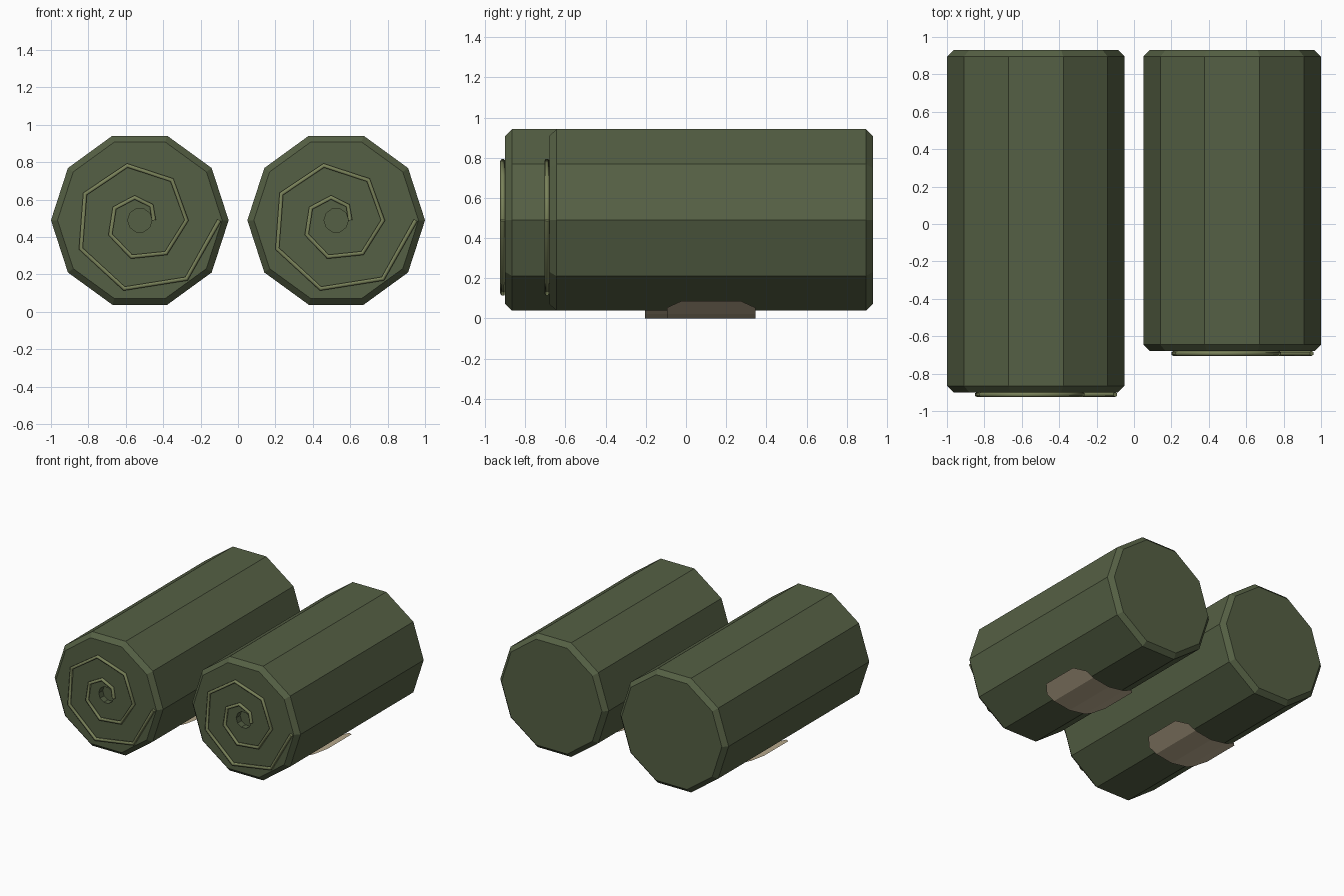
import bpy, bmesh, math
from mathutils import Vector

old = bpy.data.objects.get("Cube")
if old:
    bpy.data.objects.remove(old, do_unlink=True)


def material(name, rgb):
    mat = bpy.data.materials.new(name)
    mat.use_nodes = True
    color = (*rgb, 1)
    mat.diffuse_color = color
    mat.node_tree.nodes["Principled BSDF"].inputs["Base Color"].default_value = color
    return mat


FABRIC = material("olive_fabric", (0.091, 0.117, 0.058))
TRIM = material("light_olive_trim", (0.19, 0.22, 0.10))
LABEL = material("beige_label", (0.52, 0.43, 0.29))

AXIS_Z, RADIUS, BEVEL, SIDES = 0.49, 0.475, 0.035, 10


def finish(name, bm, mat, location):
    mesh = bpy.data.meshes.new(name)
    bm.to_mesh(mesh)
    bm.free()
    mesh.materials.append(mat)
    obj = bpy.data.objects.new(name, mesh)
    obj.location = location
    bpy.context.collection.objects.link(obj)
    return obj


# Rolled body: ring profile along y with chamfered ends and a recessed core
def roll_body(name, x, front, back):
    bm = bmesh.new()
    inner = RADIUS - BEVEL
    profile = [(0.065, front + 0.05), (0.065, front), (inner, front),
               (RADIUS, front + BEVEL), (RADIUS, back - BEVEL), (inner, back)]
    rings = []
    for r, y in profile:
        angles = [math.tau * i / SIDES for i in range(SIDES)]
        rings.append([bm.verts.new((r * math.cos(a), y, r * math.sin(a))) for a in angles])
    for a, b in zip(rings, rings[1:]):
        for i in range(SIDES):
            j = (i + 1) % SIDES
            bm.faces.new((a[i], a[j], b[j], b[i]))
    bm.faces.new(rings[0])
    bm.faces.new(rings[-1])
    bmesh.ops.recalc_face_normals(bm, faces=bm.faces)
    finish(name, bm, FABRIC, (x, 0, AXIS_Z))


# Spiral piping on the front end
def spiral(name, x, front, steps=14, turns=2):
    curve = bpy.data.curves.new(name, "CURVE")
    curve.dimensions = "3D"
    curve.bevel_depth = 0.013
    curve.bevel_resolution = 1
    curve.use_fill_caps = True
    line = curve.splines.new("POLY")
    line.points.add(steps)
    for i, point in enumerate(line.points):
        a = -math.tau * turns * i / steps
        r = 0.425 - 0.025 * i
        point.co = (r * math.cos(a), 0, r * math.sin(a), 1)
    curve.materials.append(TRIM)
    obj = bpy.data.objects.new(name, curve)
    obj.location = (x, front - 0.012, AXIS_Z)
    bpy.context.collection.objects.link(obj)


# Thin label curved under the roll, with clipped corners
def label(name, x, y):
    bm = bmesh.new()
    rows = []
    for a, half in ((-0.6, 0.15), (-0.45, 0.22), (-0.3, 0.22), (0, 0.22),
                    (0.3, 0.22), (0.45, 0.22), (0.6, 0.15)):
        p = Vector((math.sin(a), 0, -math.cos(a))) * AXIS_Z
        if abs(a) == 0.45:  # stay on the flat facet
            p *= math.cos(0.15)
        rows.append([bm.verts.new(p + Vector((0, s * half, 0))) for s in (-1, 1)])
    for a, b in zip(rows, rows[1:]):
        bm.faces.new((a[0], a[1], b[1], b[0]))
    bm.normal_update()
    for f in bm.faces:
        if f.normal.z > 0:
            f.normal_flip()
    finish(name, bm, LABEL, (x, y, AXIS_Z))


BACK = 0.93
for side, x, front in (("right", -0.525, -0.90), ("left", 0.525, -0.68)):
    roll_body(side + "_roll", x, front, BACK)
    spiral(side + "_spiral_piping", x, front)
    label(side + "_label", x, (front + BACK) / 2)
